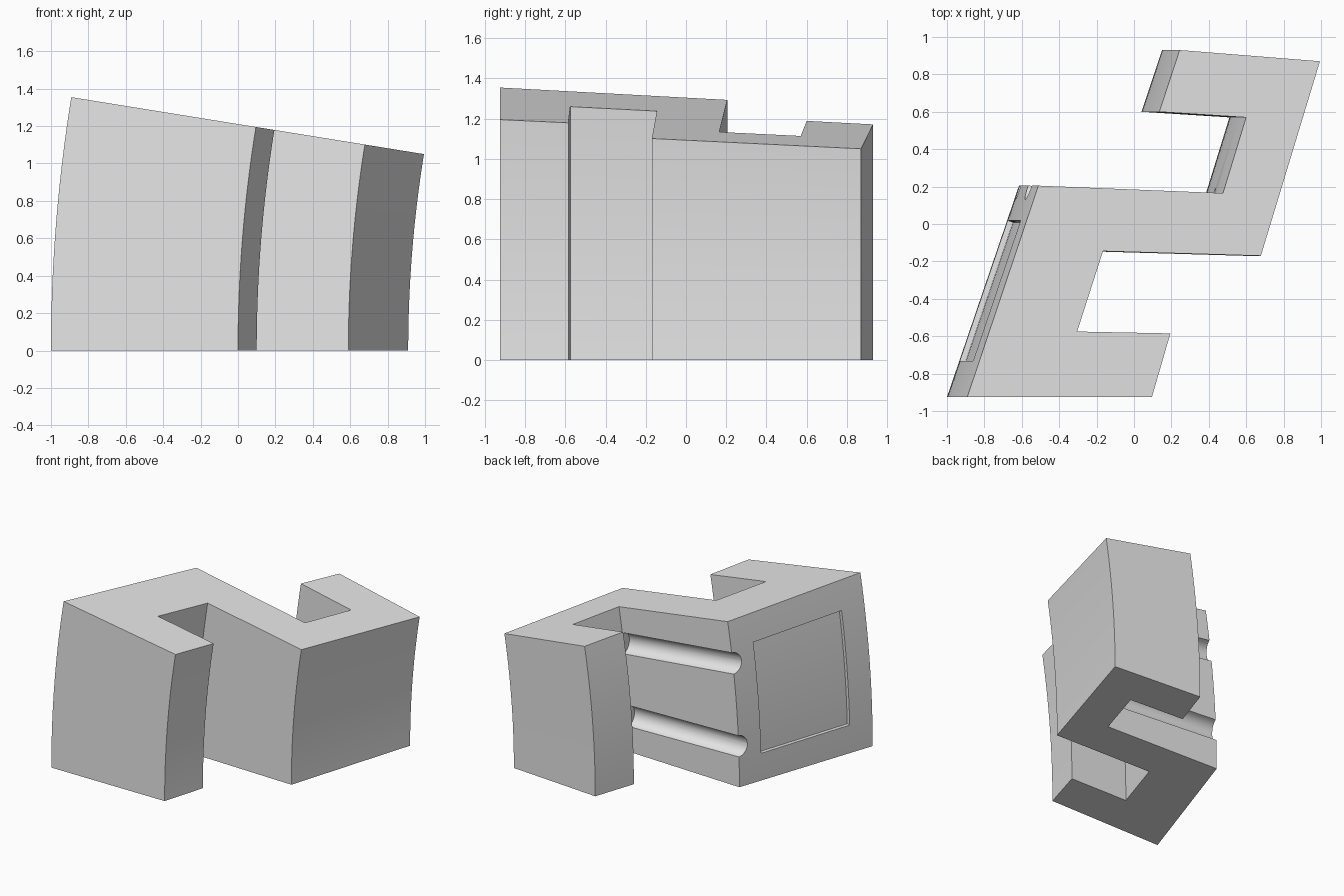
import bpy, bmesh
from math import sin, cos, pi, radians
from mathutils import Vector

cube = bpy.data.objects.get("Cube")
if cube:
    bpy.data.objects.remove(cube, do_unlink=True)

PIVOT_X = 7.5            # axis of the gentle sweep, parallel to y
SWEEP = radians(9.17)    # total sweep angle
STEPS = 24

grey = bpy.data.materials.new("light grey")
grey.use_nodes = True
grey.diffuse_color = (0.8, 0.8, 0.8, 1)
grey.node_tree.nodes["Principled BSDF"].inputs["Base Color"].default_value = (0.8, 0.8, 0.8, 1)


def swept(x, y, t):
    """Footprint point carried to fraction t of the sweep."""
    r, a = PIVOT_X - x, SWEEP * t
    return Vector((PIVOT_X - r * cos(a), y, r * sin(a)))


def loft(name, rings):
    """Closed solid through matching rings of points."""
    bm = bmesh.new()
    loops = [[bm.verts.new(p) for p in ring] for ring in rings]
    n = len(loops[0])
    for low, high in zip(loops, loops[1:]):
        for i in range(n):
            j = (i + 1) % n
            bm.faces.new((low[i], low[j], high[j], high[i]))
    bm.faces.new(loops[0][::-1])
    bm.faces.new(loops[-1])
    bmesh.ops.recalc_face_normals(bm, faces=bm.faces)
    mesh = bpy.data.meshes.new(name)
    bm.to_mesh(mesh)
    bm.free()
    mesh.materials.append(grey)
    obj = bpy.data.objects.new(name, mesh)
    bpy.context.collection.objects.link(obj)
    return obj


def sweep(name, outline, t0, t1, steps):
    ts = [t0 + (t1 - t0) * k / steps for k in range(steps + 1)]
    return loft(name, [[swept(x, y, t) for x, y in outline] for t in ts])


# Zigzag block, swept upward along a shallow arc
front_left, back_left = Vector((-1, -0.925)), Vector((-0.615, 0.205))
inner_corner = Vector((0.385, 0.165))
outline = [front_left, (0, -0.925), (0.1, -0.585), (-0.405, -0.575),
           (-0.265, -0.145), (0.59, -0.17), (0.91, 0.87), (0.15, 0.93),
           (0.04, 0.60), (0.51, 0.57), inner_corner, back_left]
body = sweep("zigzag_block", outline, 0, 1, STEPS)

# Shallow panel recess in the outer side
along = front_left - back_left
inward = Vector((-along.y, along.x)).normalized()
a, b = back_left + along * 0.165, back_left + along * 0.83
panel = [a - inward * 0.1, b - inward * 0.1, b + inward * 0.03, a + inward * 0.03]
cutters = [sweep("panel_cutter", panel, 0.165, 0.83, STEPS)]

# Two round grooves across the back of the middle wall
wall = inner_corner - back_left
for label, t in (("lower", 0.25), ("upper", 0.75)):
    rings = []
    for p in (back_left - wall * 0.2, inner_corner):
        centre = swept(p.x, p.y + 0.01, t)
        rings.append([centre + 0.085 * Vector((0, cos(k * pi / 16), sin(k * pi / 16)))
                      for k in range(32)])
    cutters.append(loft(label + "_groove_cutter", rings))

bpy.context.view_layer.objects.active = body
for cutter in cutters:
    cutter.hide_render = True
    mod = body.modifiers.new(cutter.name, 'BOOLEAN')
    mod.operation = 'DIFFERENCE'
    mod.solver = 'EXACT'
    mod.object = cutter
    bpy.ops.object.modifier_apply(modifier=mod.name)
    bpy.data.objects.remove(cutter, do_unlink=True)

bpy.ops.object.select_all(action='DESELECT')
body.select_set(True)
bpy.ops.object.shade_smooth_by_angle(angle=radians(30))
